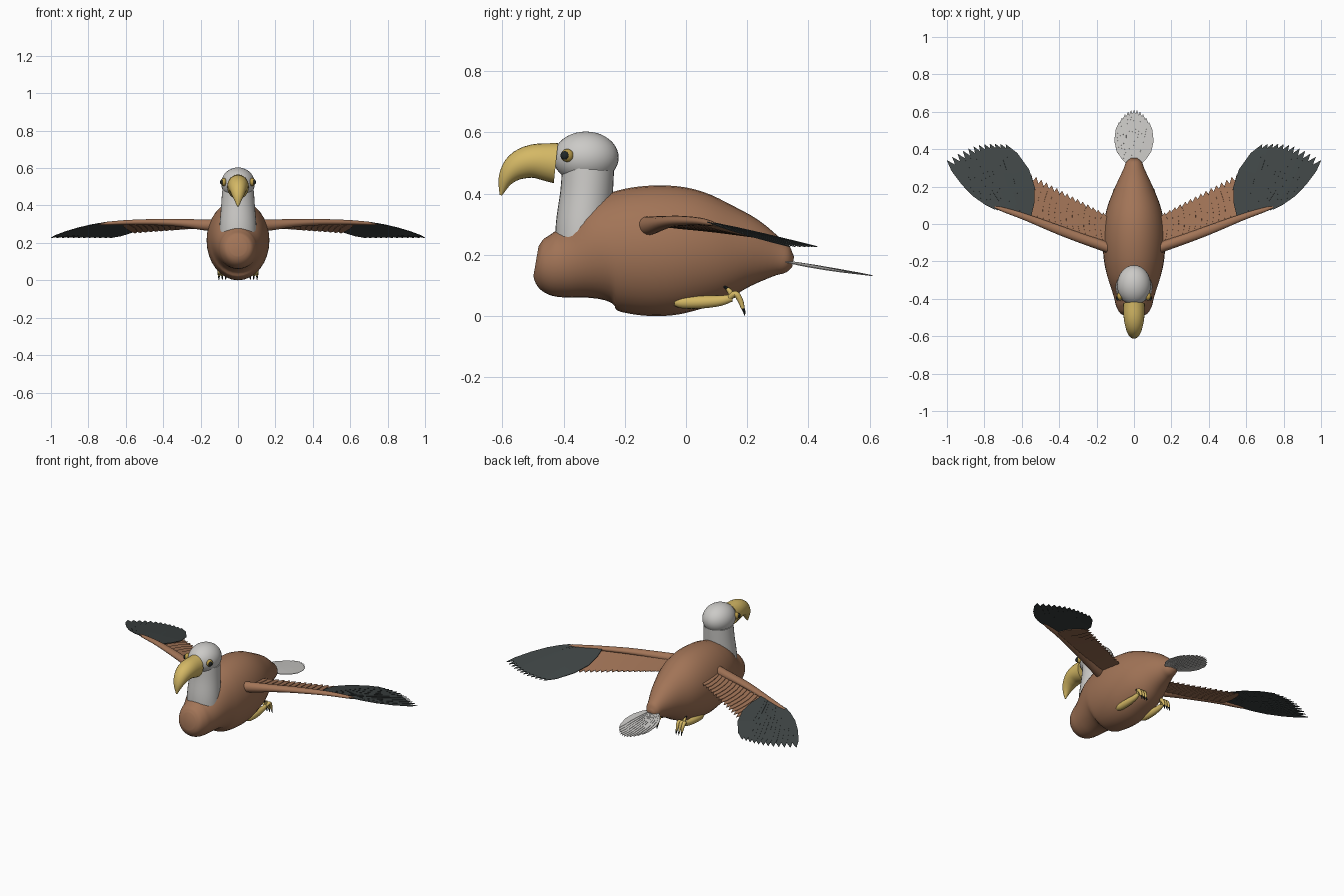
import bpy, bmesh, math
from mathutils import Vector, Matrix

cube = bpy.data.objects.get("Cube")
if cube:
    bpy.data.objects.remove(cube, do_unlink=True)


def material(name, r, g, b):
    m = bpy.data.materials.new(name)
    m.use_nodes = True
    m.diffuse_color = (r, g, b, 1)
    bsdf = next(n for n in m.node_tree.nodes if n.type == 'BSDF_PRINCIPLED')
    bsdf.inputs["Base Color"].default_value = (r, g, b, 1)
    bsdf.inputs["Roughness"].default_value = 0.8
    return m


BROWN = material("warm brown", .36, .175, .095)
SLATE = material("dark slate", .05, .06, .06)
WHITE = material("soft white", .60, .59, .57)
YELLOW = material("beak yellow", .66, .48, .13)
GOLD = material("eye gold", .50, .34, .07)
BLACK = material("claw black", .015, .02, .02)


def finish(name, bm, mat, mirror=False, smooth=True):
    bmesh.ops.recalc_face_normals(bm, faces=bm.faces)
    mesh = bpy.data.meshes.new(name)
    bm.to_mesh(mesh)
    bm.free()
    mesh.materials.append(mat)
    ob = bpy.data.objects.new(name, mesh)
    bpy.context.collection.objects.link(ob)
    if smooth:
        bpy.ops.object.select_all(action='DESELECT')
        ob.select_set(True)
        bpy.context.view_layer.objects.active = ob
        bpy.ops.object.shade_smooth_by_angle(angle=math.radians(40))
    if mirror:
        ob.modifiers.new("mirror", 'MIRROR').use_mirror_merge = False
    return ob


def smooth_path(points, steps=4):
    """Catmull-Rom through points of any dimension."""
    p = [Vector(q) for q in points]
    p = [p[0] * 2 - p[1]] + p + [p[-1] * 2 - p[-2]]
    out = []
    for a, b, c, d in zip(p, p[1:], p[2:], p[3:]):
        for i in range(steps):
            t = i / steps
            out.append((b * 2 + (c - a) * t + (a * 2 - b * 5 + c * 4 - d) * t ** 2
                        + (b * 3 - a - c * 3 + d) * t ** 3) * .5)
    return out + [p[-2]]


def add_tube(bm, points, segs=24, up=(0, 0, 1)):
    """Elliptical loft along points (x, y, z, half width, half height)."""
    path = smooth_path(points)
    pos = [Vector(q[:3]) for q in path]
    rings = []
    for i, q in enumerate(path):
        tangent = (pos[min(i + 1, len(pos) - 1)] - pos[max(i - 1, 0)]).normalized()
        u = tangent.cross(Vector(up)).normalized()
        v = u.cross(tangent)
        w, h = max(q[3], .001), max(q[4], .001)
        rings.append([bm.verts.new(pos[i] + u * w * math.cos(a) + v * h * math.sin(a))
                      for a in (math.tau * k / segs for k in range(segs))])
    for a, b in zip(rings, rings[1:]):
        for k in range(segs):
            n = (k + 1) % segs
            bm.faces.new((a[k], a[n], b[n], b[k]))
    bm.faces.new(rings[0])
    bm.faces.new(rings[-1])


def tube(name, points, mat, mirror=False, segs=24, up=(0, 0, 1)):
    bm = bmesh.new()
    add_tube(bm, points, segs, up)
    return finish(name, bm, mat, mirror)


def ball(name, centre, radii, mat, mirror=False):
    bm = bmesh.new()
    bmesh.ops.create_uvsphere(bm, u_segments=32, v_segments=20, radius=1,
                              matrix=Matrix.Translation(centre) @ Matrix.Diagonal((*radii, 1)))
    return finish(name, bm, mat, mirror)


BLADE = ((0, .35), (.15, .75), (.35, 1), (.6, .92), (.85, .58), (1, .02))


def add_feather(bm, root, tip, width, bend=0, roll=0):
    """Pointed blade whose middle bows sideways by bend."""
    root, tip = Vector(root), Vector(tip)
    along = (tip - root).normalized()
    side = along.cross(Vector((0, 0, 1))).normalized()
    tilted = Matrix.Rotation(roll, 3, along) @ side
    rows = []
    for t, w in BLADE:
        mid = root.lerp(tip, t) + side * bend * math.sin(math.pi * t)
        rows.append([bm.verts.new(mid + tilted * width * w * s) for s in (-1, 1)])
    for a, b in zip(rows, rows[1:]):
        bm.faces.new((a[0], a[1], b[1], b[0]))


def feathers(name, bm, mat, mirror):
    ob = finish(name, bm, mat, mirror, smooth=False)
    solid = ob.modifiers.new("thickness", 'SOLIDIFY')
    solid.thickness = .003
    solid.offset = 0


def lerp(a, b, t):
    return a + (b - a) * t


# Body: (y, bottom, top, half width)
profile = [(-.49, .13, .23, .045), (-.475, .10, .255, .075), (-.44, .07, .275, .095),
           (-.40, .06, .285, .105), (-.35, .055, .31, .12), (-.27, .03, .385, .145),
           (-.2, .01, .415, .16), (-.1, 0, .427, .168), (0, .01, .42, .162), (.1, .038, .385, .14),
           (.2, .085, .33, .1), (.29, .125, .26, .058), (.33, .138, .225, .042), (.35, .16, .195, .02)]
tube("body", [(0, y, (lo + hi) / 2, w, (hi - lo) / 2) for y, lo, hi, w in profile], BROWN, segs=32)

# Neck and head
tube("neck", [(0, -.338, .22, .1, .09), (0, -.335, .3, .098, .09),
              (0, -.325, .4, .09, .086), (0, -.32, .48, .085, .085)], WHITE, segs=32, up=(0, 1, 0))
ball("head", (0, -.327, .518), (.09, .107, .085), WHITE)

# Hooked beak
tube("beak", [(0, -.425, .5, .058, .066), (0, -.5, .506, .055, .055), (0, -.553, .487, .045, .045),
              (0, -.588, .448, .029, .026), (0, -.605, .395, .004, .004)], YELLOW)

# Eyes
ball("eye", (.076, -.388, .525), (.016, .021, .021), GOLD, True)
ball("pupil", (.087, -.396, .525), (.009, .014, .014), BLACK, True)

# Wing arms
tube("wing_arm", [(.1, -.14, .295, .03, .031), (.17, -.115, .296, .028, .03), (.3, -.07, .306, .026, .021),
                  (.42, -.025, .311, .024, .017), (.58, .037, .310, .018, .013),
                  (.7, .077, .304, .012, .009), (.745, .09, .301, .004, .004)], BROWN, True, 16)

# Inner wing feathers
bm = bmesh.new()
COUNT = 15
for i in range(COUNT):
    f = i / (COUNT - 1)
    add_feather(bm, (lerp(.13, .6, f), lerp(-.125, .045, f), lerp(.298, .303, f)),
                (lerp(.165, .55, f), lerp(.06, .265, f), lerp(.283, .252, f)),
                .032, roll=math.radians(-8))
feathers("inner_wing_feathers", bm, BROWN, True)

# Outer wing feathers, fanned
bm = bmesh.new()
COUNT = 12
for i in range(COUNT):
    f = i / (COUNT - 1)
    tip = (lerp(1, .685, f), lerp(.34, .425, f) + .035 * math.sin(math.pi * f), .227)
    add_feather(bm, (lerp(.735, .565, f), lerp(.085, .04, f), lerp(.304, .314, f)), tip,
                lerp(.034, .05, f), bend=lerp(.008, -.034, f), roll=math.radians(-6))
feathers("outer_wing_feathers", bm, SLATE, True)

# Tail fan
bm = bmesh.new()
COUNT = 11
for i in range(COUNT):
    f = i / (COUNT - 1) * 2 - 1
    add_feather(bm, (.025 * f, .32, .18), (.08 * f, .61 - .065 * f * f, .132 + .008 * f * f),
                .028, bend=.024 * f, roll=math.radians(6))
feathers("tail_feathers", bm, WHITE, False)

# Tucked legs
X = .09
tube("leg", [(X, -.038, .046, .01, .012), (X, -.01, .045, .019, .02), (X, .05, .046, .02, .021),
             (X, .11, .05, .015, .017), (X, .15, .06, .01, .012)], YELLOW, True, 16)

# Toes and claws
toes, claws = bmesh.new(), bmesh.new()
for s in (-1, 0, 1):
    x = X - .006 + .018 * s
    add_tube(toes, [(X, .14, .058, .01, .01), (x, .162, .073, .01, .011),
                    (x, .178, .05, .009, .009), (x, .186, .025, .006, .006)], 10, up=(1, 0, 0))
    add_tube(claws, [(x, .184, .03, .006, .006), (x, .19, .015, .004, .004),
                     (x, .192, .001, .001, .001)], 8, up=(1, 0, 0))
add_tube(toes, [(X, .15, .058, .01, .01), (X, .145, .078, .009, .009),
                (X, .134, .09, .006, .006)], 10, up=(1, 0, 0))
add_tube(claws, [(X, .137, .088, .006, .006), (X, .127, .095, .004, .004),
                 (X, .116, .099, .001, .001)], 8, up=(1, 0, 0))
finish("toes", toes, YELLOW, True)
finish("claws", claws, BLACK, True)
